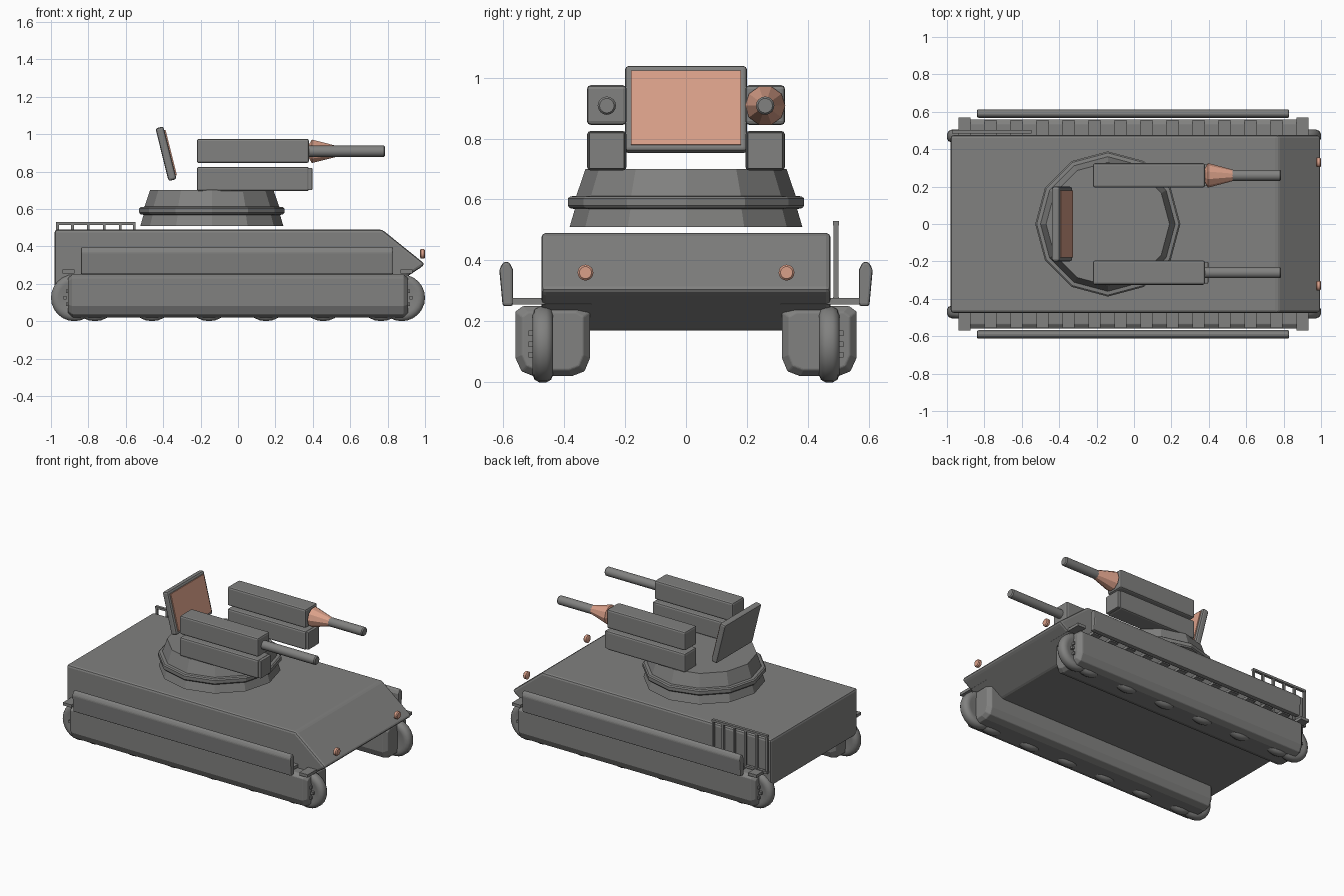
import bpy, bmesh, math
from mathutils import Matrix, Vector

if "Cube" in bpy.data.objects:
    bpy.data.objects.remove(bpy.data.objects["Cube"])


def material(name, col):
    m = bpy.data.materials.new(name)
    m.diffuse_color = (*col, 1)
    m.use_nodes = True
    m.node_tree.nodes["Principled BSDF"].inputs["Base Color"].default_value = m.diffuse_color
    return m


GREY = material("grey", (0.22, 0.22, 0.215))
SALMON = material("salmon", (0.70, 0.35, 0.25))


def finish(name, bm, mat, bevel=0, segs=2, smooth=False):
    bmesh.ops.recalc_face_normals(bm, faces=bm.faces)
    me = bpy.data.meshes.new(name)
    bm.to_mesh(me)
    bm.free()
    me.materials.append(mat)
    ob = bpy.data.objects.new(name, me)
    bpy.context.collection.objects.link(ob)
    if bevel:
        b = ob.modifiers.new("bevel", 'BEVEL')
        b.width, b.segments, b.limit_method = bevel, segs, 'ANGLE'
    if smooth:
        bpy.ops.object.select_all(action='DESELECT')
        bpy.context.view_layer.objects.active = ob
        ob.select_set(True)
        bpy.ops.object.shade_smooth_by_angle(angle=math.radians(40))
    return ob


def add_box(bm, x, y, z):
    """Adds a box from its ranges on each axis."""
    mid = [(a + b) / 2 for a, b in (x, y, z)]
    size = [abs(b - a) for a, b in (x, y, z)]
    bmesh.ops.create_cube(bm, size=1, matrix=Matrix.Translation(mid) @ Matrix.Diagonal((*size, 1)))


def box(name, x, y, z, mat=GREY, bevel=0):
    bm = bmesh.new()
    add_box(bm, x, y, z)
    return finish(name, bm, mat, bevel)


def loft(name, rings, mat=GREY, bevel=0, smooth=False):
    """Skins a list of rings and closes both ends."""
    bm = bmesh.new()
    vs = [[bm.verts.new(p) for p in r] for r in rings]
    n = len(vs[0])
    for a, b in zip(vs, vs[1:]):
        for i in range(n):
            bm.faces.new((a[i], a[(i + 1) % n], b[(i + 1) % n], b[i]))
    bm.faces.new(vs[0])
    bm.faces.new(vs[-1])
    return finish(name, bm, mat, bevel, smooth=smooth)


def turned(name, profile, centre, axis, sides, mat=GREY, smooth=True, bevel=0):
    """Turns (distance along axis, radius) pairs around an axis."""
    q = Vector(axis).to_track_quat('Z', 'Y')
    rings = [[Vector(centre) + q @ Vector((r * math.cos(2 * math.pi * i / sides),
                                           r * math.sin(2 * math.pi * i / sides), d))
              for i in range(sides)] for d, r in profile]
    return loft(name, rings, mat, bevel, smooth)


# Hull with sloping nose
hull = [(-0.98, 0.17), (-0.98, 0.49), (0.77, 0.49), (1.0, 0.305), (0.975, 0.285), (0.80, 0.17)]
loft("hull", [[(x, y, z) for x, z in hull] for y in (-0.475, 0.475)], bevel=0.015)

# Turret: base, ring and tapered top
turned("turret", [(0.51, 0.382), (0.568, 0.365), (0.572, 0.382), (0.58, 0.388), (0.603, 0.388),
                  (0.61, 0.38), (0.612, 0.36), (0.70, 0.33)], (-0.14, 0, 0), (0, 0, 1), 12, smooth=False)

# Tilted screen
tilt = Matrix.Translation((-0.385, 0, 0.895)) @ Matrix.Rotation(math.radians(-14), 4, 'Y')
box("screen_frame", (-0.022, 0.022), (-0.2, 0.2), (-0.145, 0.145), bevel=0.012).matrix_world = tilt
box("screen_panel", (0.021, 0.029), (-0.18, 0.18), (-0.125, 0.125), SALMON).matrix_world = tilt

# Cross-section of a track
track = [(0.345, 0.25), (0.535, 0.25), (0.56, 0.232), (0.56, 0.08), (0.54, 0.036), (0.50, 0.02),
         (0.375, 0.02), (0.333, 0.036), (0.315, 0.08), (0.315, 0.232)]
tyre = [(-0.028, 0.06), (-0.034, 0.085), (-0.034, 0.1), (-0.027, 0.117), (-0.012, 0.125),
        (0.012, 0.125), (0.027, 0.117), (0.034, 0.1), (0.034, 0.085), (0.028, 0.06)]

for s, side in ((-1, "right"), (1, "left")):
    # Weapon pods with front plates and barrels
    y0, y1 = s * 0.195, s * 0.325
    for z, level in ((0.695, "lower"), (0.845, "upper")):
        box(f"{level}_pod_{side}", (-0.22, 0.38), (y0, y1), (z, z + 0.13), bevel=0.012)
    box(f"pod_plate_{side}", (0.37, 0.397), (s * 0.202, s * 0.318), (0.70, 0.82), bevel=0.004)
    turned(f"barrel_{side}", [(0.37, 0.03), (0.78, 0.03), (0.787, 0.024)],
           (0, s * 0.26, 0.908), (1, 0, 0), 16)

    # Headlight
    turned(f"headlight_{side}", [(0.974, 0.02), (0.978, 0.026), (0.994, 0.026), (1.0, 0.02)],
           (0, s * 0.33, 0.36), (1, 0, 0), 16, SALMON)

    # Track body with tapered ends
    rings = []
    for x, k in ((-0.91, 0.82), (-0.885, 1), (0.885, 1), (0.91, 0.82)):
        rings.append([(x, s * (0.4375 + (y - 0.4375) * k), 0.135 + (z - 0.135) * k) for y, z in track])
    loft(f"track_{side}", rings, bevel=0.004)

    # Wheels with hubs and bolts
    for i, x in enumerate((-0.875, -0.765, -0.46, -0.155, 0.15, 0.455, 0.765, 0.875)):
        turned(f"wheel_{side}_{i}", tyre, (x, s * 0.47, 0.125), (0, 1, 0), 24)
    for x in (-0.875, 0.875):
        bm = bmesh.new()
        for k in range(8):
            a = k * math.pi / 4
            cx, cz = x + 0.05 * math.cos(a), 0.125 + 0.05 * math.sin(a)
            add_box(bm, (cx - 0.009, cx + 0.009), (s * 0.495, s * 0.517), (cz - 0.009, cz + 0.009))
        finish(f"wheel_bolts_{side}", bm, GREY)

    # Slats over the track; the end ones are longer
    bm = bmesh.new()
    for i in range(14):
        x = -0.907 + i * 0.139
        out = 0.57 if i in (0, 13) else 0.555
        add_box(bm, (x - 0.032, x + 0.032), (s * 0.31, s * out), (0.256, 0.276))
    finish(f"track_slats_{side}", bm, GREY)

    # Side skirt, leaning slightly inward at the foot
    skirt = [(0.568, 0.25), (0.602, 0.25), (0.613, 0.37), (0.60, 0.395), (0.58, 0.395), (0.568, 0.37)]
    loft(f"side_skirt_{side}", [[(x, s * y, z) for y, z in skirt] for x in (-0.84, 0.83)], bevel=0.008)

# Salmon collar on the left barrel
turned("barrel_collar", [(0.375, 0.03), (0.395, 0.066), (0.53, 0.03)],
       (0, 0.26, 0.908), (1, 0, 0), 10, SALMON, smooth=False)

# Rack on the rear left side
bm = bmesh.new()
for x in (-0.965, -0.885, -0.80, -0.715, -0.63, -0.555):
    add_box(bm, (x - 0.007, x + 0.007), (0.485, 0.5), (0.27, 0.525))
for z in (0.265, 0.515):
    add_box(bm, (-0.972, -0.548), (0.483, 0.502), (z, z + 0.015))
finish("side_rack", bm, GREY)
